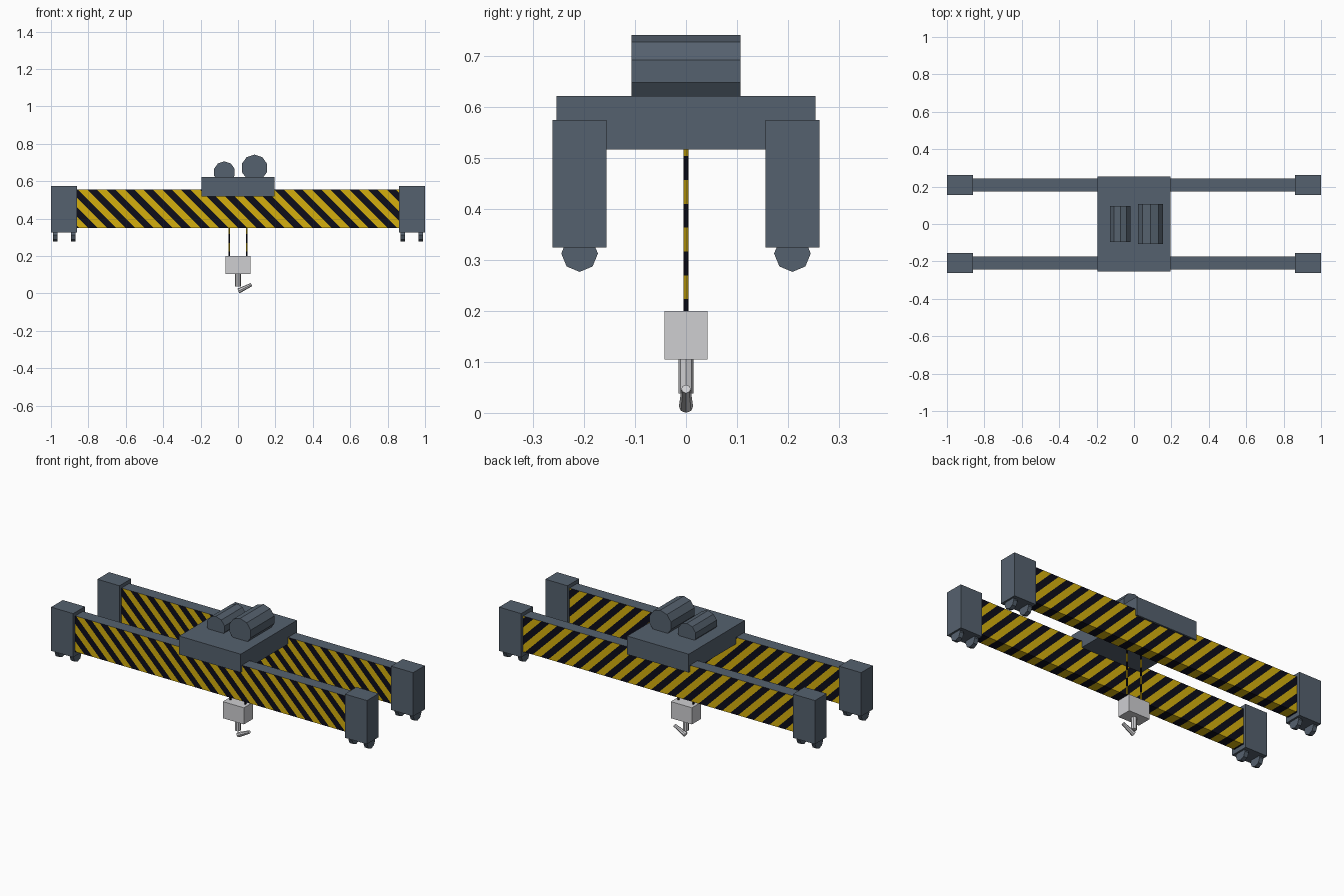
import bpy, bmesh, math
from mathutils import Vector, Matrix

if "Cube" in bpy.data.objects:
    bpy.data.objects.remove(bpy.data.objects["Cube"])


def material(name, rgb):
    m = bpy.data.materials.new(name)
    m.diffuse_color = (*rgb, 1.0)
    m.use_nodes = True
    m.node_tree.nodes["Principled BSDF"].inputs["Base Color"].default_value = m.diffuse_color
    return m


SLATE = material("slate_steel", (0.091, 0.120, 0.156))
YELLOW = material("hazard_yellow", (0.66, 0.43, 0.004))
BLACK = material("hazard_black", (0.004, 0.004, 0.010))
SILVER = material("light_steel", (0.62, 0.62, 0.64))


def finish(name, bm, mats):
    bmesh.ops.recalc_face_normals(bm, faces=bm.faces)
    me = bpy.data.meshes.new(name)
    bm.to_mesh(me)
    bm.free()
    for m in mats:
        me.materials.append(m)
    ob = bpy.data.objects.new(name, me)
    bpy.context.collection.objects.link(ob)
    return ob


def box_mesh(lo, hi):
    lo, hi = Vector(lo), Vector(hi)
    bm = bmesh.new()
    bmesh.ops.create_cube(
        bm, size=1.0,
        matrix=Matrix.Translation((lo + hi) / 2) @ Matrix.Diagonal((*(hi - lo), 1.0)))
    return bm


def rod_mesh(a, b, r1, r2, sides, up=(0, 0, 1)):
    """Straight (or tapered) prism from a to b with one corner pointing along up."""
    a, b = Vector(a), Vector(b)
    axis = (b - a).normalized()
    u = Vector(up)
    u = (u - axis * u.dot(axis)).normalized()
    v = axis.cross(u)
    bm = bmesh.new()
    rings = []
    for c, r in ((a, r1), (b, r2)):
        rings.append([bm.verts.new(c + r * (u * math.cos(t) + v * math.sin(t)))
                      for t in (2 * math.pi * i / sides for i in range(sides))])
    for i in range(sides):
        j = (i + 1) % sides
        bm.faces.new((rings[0][i], rings[0][j], rings[1][j], rings[1][i]))
    bm.faces.new(rings[0])
    bm.faces.new(rings[1])
    return bm


def stripe(bm, direction, start, width):
    """Cut bands across the mesh and alternate material 0 / 1 along direction."""
    d = Vector(direction)
    vals = [v.co.dot(d) for v in bm.verts]
    k0 = math.floor((min(vals) - start) / width)
    k1 = math.ceil((max(vals) - start) / width)
    for k in range(k0, k1 + 1):
        bmesh.ops.bisect_plane(
            bm, geom=bm.verts[:] + bm.edges[:] + bm.faces[:],
            plane_co=d * ((start + k * width) / d.length_squared), plane_no=d)
    for f in bm.faces:
        s = f.calc_center_median().dot(d)
        f.material_index = math.floor((s - start) / width) % 2


# Bridge girders with diagonal hazard stripes and plain tops
Y = 0.209
for side, y in (("front", -Y), ("back", Y)):
    bm = box_mesh((-0.87, y - 0.035, 0.35), (0.87, y + 0.035, 0.555))
    stripe(bm, (1, 0, 1), 0.0, 0.05)
    bm.normal_update()
    for f in bm.faces:
        if f.normal.z > 0.9:
            f.material_index = 2
    finish(f"{side}_girder", bm, (YELLOW, BLACK, SLATE))

    # End carriages with two wheels each
    for end, x in (("left", -0.93), ("right", 0.93)):
        finish(f"{side}_{end}_end_carriage",
               box_mesh((x - 0.07, y - 0.053, 0.325), (x + 0.07, y + 0.053, 0.575)), (SLATE,))
        for n, dx in (("outer", math.copysign(0.048, x)), ("inner", -math.copysign(0.048, x))):
            cx = x + dx
            finish(f"{side}_{end}_{n}_wheel",
                   rod_mesh((cx - 0.012, y, 0.313), (cx + 0.012, y, 0.313), 0.036, 0.036, 8),
                   (SLATE,))

# Trolley with hoist drum and motor
finish("trolley", box_mesh((-0.195, -0.254, 0.517), (0.195, 0.254, 0.622)), (SLATE,))
finish("hoist_drum", rod_mesh((0.088, -0.107, 0.671), (0.088, 0.107, 0.671), 0.071, 0.071, 10), (SLATE,))
finish("hoist_motor", rod_mesh((-0.073, -0.096, 0.648), (-0.073, 0.096, 0.648), 0.058, 0.058, 10), (SLATE,))

# Banded ropes
for side, x in (("left", -0.047), ("right", 0.047)):
    bm = rod_mesh((x, 0, 0.195), (x, 0, 0.518), 0.005, 0.005, 8, up=(1, 0, 0))
    stripe(bm, (0, 0, 1), 0.2235, 0.0468)
    finish(f"{side}_rope", bm, (YELLOW, BLACK))

# Hook block, shank and hook
finish("hook_block", box_mesh((-0.067, -0.042, 0.105), (0.067, 0.042, 0.200)), (SILVER,))
finish("hook_shank", rod_mesh((0, 0, 0.038), (0, 0, 0.107), 0.015, 0.015, 8, up=(1, 0, 0)), (SILVER,))
finish("hook_tip", rod_mesh((0.002, 0, 0.0127), (0.072, 0, 0.047), 0.014, 0.009, 8), (SILVER,))
